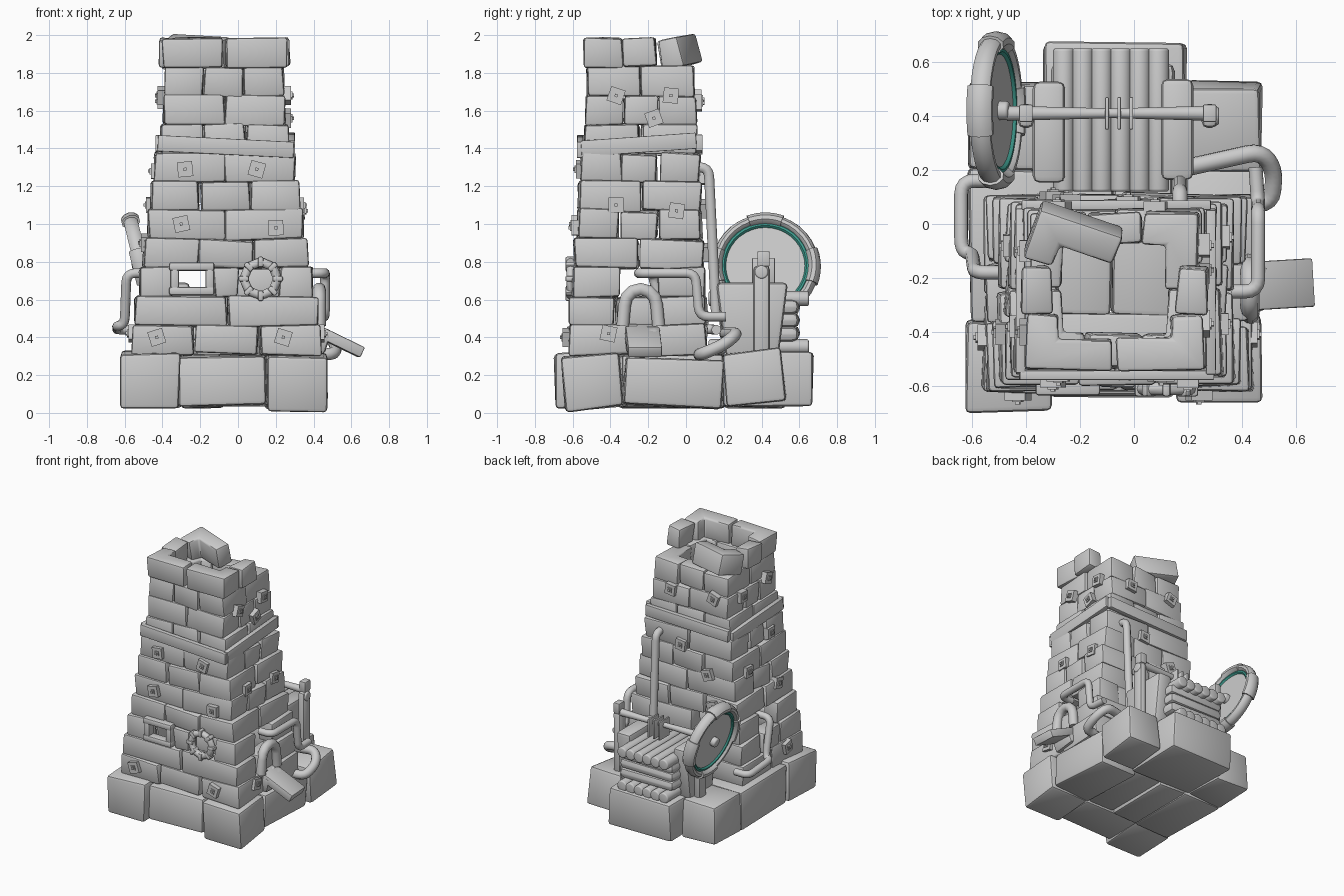
import bpy, bmesh, math, random
from mathutils import Vector, Matrix, Euler

random.seed(4)
if "Cube" in bpy.data.objects:
    bpy.data.objects.remove(bpy.data.objects["Cube"])


def material(name, color):
    m = bpy.data.materials.new(name)
    m.use_nodes = True
    m.diffuse_color = color
    m.node_tree.nodes["Principled BSDF"].inputs["Base Color"].default_value = color
    return m


GREY = material("stone grey", (0.6, 0.6, 0.6, 1))
TEAL = material("teal", (0.05, 0.34, 0.28, 1))


def finish(name, bm, mat=GREY):
    bmesh.ops.recalc_face_normals(bm, faces=bm.faces)
    me = bpy.data.meshes.new(name)
    bm.to_mesh(me)
    bm.free()
    ob = bpy.data.objects.new(name, me)
    bpy.context.collection.objects.link(ob)
    me.materials.append(mat)
    bpy.ops.object.select_all(action="DESELECT")
    ob.select_set(True)
    bpy.context.view_layer.objects.active = ob
    bpy.ops.object.shade_smooth_by_angle(angle=math.radians(40))
    return ob


def prism(name, outline, height, loc, rot=(0, 0, 0), bevel=0.012, jitter=0.0):
    """Extrude a flat outline about its middle, wobble it and round its edges."""
    bm = bmesh.new()
    verts = [bm.verts.new((x, y, -height / 2)) for x, y in outline]
    base = bm.faces.new(verts)
    top = bmesh.ops.extrude_face_region(bm, geom=[base])["geom"]
    for v in top:
        if isinstance(v, bmesh.types.BMVert):
            v.co.z += height
    for v in bm.verts:
        v.co += Vector([random.uniform(-jitter, jitter) for _ in range(3)])
    if bevel:
        bmesh.ops.bevel(bm, geom=bm.edges[:], offset=bevel, segments=2,
                        profile=0.5, affect="EDGES", clamp_overlap=True)
    bm.transform(Matrix.Translation(loc) @ Euler(rot).to_matrix().to_4x4())
    return finish(name, bm)


def box(name, size, loc, rot=(0, 0, 0), bevel=0.012, jitter=0.0):
    x, y = size[0] / 2, size[1] / 2
    return prism(name, [(-x, -y), (x, -y), (x, y), (-x, y)], size[2], loc, rot, bevel, jitter)


def span(name, x0, x1, y0, y1, z0, z1, tilt=0):
    return box(name, (x1 - x0, y1 - y0, z1 - z0),
               ((x0 + x1) / 2, (y0 + y1) / 2, (z0 + z1) / 2), (tilt, 0, 0), 0.02, 0.008)


def cylinder(name, r1, r2, depth, loc, rot=(0, 0, 0), bevel=0.0):
    bm = bmesh.new()
    bmesh.ops.create_cone(bm, cap_ends=True, segments=32, radius1=r1, radius2=r2, depth=depth)
    if bevel:
        rims = [e for e in bm.edges if abs(e.verts[0].co.z - e.verts[1].co.z) < 0.001]
        bmesh.ops.bevel(bm, geom=rims, offset=bevel, segments=3, profile=0.5, affect="EDGES")
    bm.transform(Matrix.Translation(loc) @ Euler(rot).to_matrix().to_4x4())
    return finish(name, bm)


def tube(name, points, radius, closed=False, round_corners=True, matrix=None, mat=GREY):
    pts = [Vector(p) for p in points]
    path = pts
    if round_corners:
        path = [pts[0]]
        for a, b, c in zip(pts, pts[1:], pts[2:]):
            p = b + (a - b).normalized() * min(0.05, (a - b).length / 2)
            q = b + (c - b).normalized() * min(0.05, (c - b).length / 2)
            path += [p.lerp(b, t).lerp(b.lerp(q, t), t) for t in (0, 0.25, 0.5, 0.75, 1)]
        path.append(pts[-1])
    cu = bpy.data.curves.new(name, "CURVE")
    cu.dimensions = "3D"
    cu.bevel_depth, cu.bevel_resolution, cu.use_fill_caps = radius, 3, True
    sp = cu.splines.new("POLY")
    sp.points.add(len(path) - 1)
    for p, co in zip(sp.points, path):
        p.co = (*co, 1)
    sp.use_cyclic_u = closed
    temp = bpy.data.objects.new(name, cu)
    bm = bmesh.new()
    bm.from_mesh(temp.to_mesh())
    temp.to_mesh_clear()
    bpy.data.objects.remove(temp)
    if matrix:
        bm.transform(matrix)
    return finish(name, bm, mat)


def arc(radius, start, end, n):
    return [(radius * math.cos(math.radians(start + (end - start) * i / n)),
             radius * math.sin(math.radians(start + (end - start) * i / n)), 0) for i in range(n + 1)]


def wobble(a):
    return [random.uniform(-a, a) for _ in range(3)]


# Foundation blocks
span("base_corner_front_right", -0.62, -0.31, -0.69, -0.36, 0.03, 0.32, 0.04)
span("base_corner_front_left", 0.15, 0.47, -0.65, -0.34, 0.02, 0.31, 0.1)
span("base_corner_back_left", 0.2, 0.47, 0.2, 0.52, 0.05, 0.33, 0.1)
span("base_corner_back_right", -0.61, -0.33, 0.2, 0.52, 0.03, 0.32)
span("base_back", -0.33, 0.19, 0.2, 0.67, 0.04, 0.32)
span("base_front", -0.31, 0.15, -0.64, -0.33, 0.04, 0.3)
span("base_left", 0.14, 0.45, -0.33, 0.19, 0.03, 0.29, -0.05)
span("base_right", -0.61, -0.3, -0.36, 0.2, 0.03, 0.31)
span("base_floor_a", -0.3, -0.08, -0.34, 0.2, 0.03, 0.31)
span("base_floor_b", -0.08, 0.14, -0.34, 0.2, 0.04, 0.31)

# Tapering hollow tower: corner stones with middle stones between the short arms
COURSES, STEP, WALL = 11, 0.152, 0.115


def limits(z):
    f = (z - 0.31) / (STEP * (COURSES - 1))
    g = min(f, 0.81)
    return -0.56 + 0.21 * g, 0.44 - 0.24 * g, -0.625 + 0.12 * g, 0.11 - 0.07 * f


for i in range(COURSES):
    z = 0.31 + STEP * i
    crown = i == COURSES - 1
    grow = 0.01 if crown else random.uniform(-0.006, 0.006)
    x0, x1, y0, y1 = limits(z)
    x0, x1, y0, y1 = x0 - grow, x1 + grow, y0 - grow, y1 + grow
    w, d, t = x1 - x0, y1 - y0, WALL
    three = i in (0, 3, 5, 7, 9)
    window = i == 2
    fx, fy = (0.33, 0.5) if three else (0.5, 0.34)
    if window:
        fx, fy = 0.2, 0.36
    for sx in (-1, 1):
        for sy in (-1, 1):
            ax = w * (fx + random.uniform(-0.015, 0.005))
            ay = d * (fy + random.uniform(-0.015, 0.005))
            outline = [(0, 0), (-ax, 0), (-ax, -t), (-t, -t), (-t, -ay), (0, -ay)]
            outline = [(sx * (px + ax / 2), sy * (py + ay / 2)) for px, py in outline]
            cx = (x1 if sx > 0 else x0) - sx * ax / 2
            cy = (y1 if sy > 0 else y0) - sy * ay / 2
            rot = wobble(0.03)
            if crown and sy > 0:
                # one crown corner has fallen away and its neighbour sits loose
                if sx > 0:
                    continue
                rot, cx, cy = [0.2, 0.04, -0.33], cx + 0.015, cy - 0.02
            prism("corner_stone", outline, STEP + 0.008, (cx, cy, z + STEP / 2), rot, 0.015, 0.008)
    if three:
        for y in (y0 + t / 2, y1 - t / 2):
            box("middle_stone", (w * 0.33, t, STEP), (x0 + w / 2, y, z + STEP / 2), wobble(0.06), 0.015, 0.008)
    elif not window:
        out = 0.02 if crown else 0
        for x in (x0 + t / 2 - out, x1 - t / 2 + out):
            box("middle_stone", (t, d * 0.29, STEP), (x, y0 + d / 2, z + STEP / 2), wobble(0.06), 0.015, 0.008)
    else:
        box("window_pier", (0.13, t, STEP), (-0.06, y0 + t / 2, z + STEP / 2), (0, 0, 0), 0.015, 0.008)
        box("back_pier", (0.34, t, STEP), (0.06, y1 - t / 2, z + STEP / 2), (0, 0, 0), 0.015, 0.008)

# Wooden band round the tower
box("band_front", (0.72, 0.035, 0.085), (-0.065, -0.56, 1.41), (0, 0.05, 0), 0.004)
box("band_back", (0.7, 0.035, 0.085), (-0.065, 0.07, 1.42), (0, -0.03, 0), 0.004)
box("band_left", (0.035, 0.61, 0.085), (0.285, -0.25, 1.42), (0.07, 0, 0), 0.004)
box("band_right", (0.035, 0.61, 0.085), (-0.42, -0.25, 1.41), (-0.06, 0, 0), 0.004)


# Bolted square plates, placed by side, position along the wall and height
def bolt(side, u, z):
    x0, x1, y0, y1 = limits(z)
    loc, yaw = {"front": ((u, y0, z), 0), "left": ((x1, u, z), math.pi / 2),
                "back": ((u, y1, z), math.pi), "right": ((x0, u, z), -math.pi / 2)}[side]
    turn = random.uniform(-0.4, 0.4)
    for name, s, depth in (("bolt_plate", 0.08, 0.07), ("bolt_rim", 0.034, 0.084), ("bolt_pin", 0.016, 0.1)):
        ob = box(name, (s, depth, s), (0, 0, 0), (0, turn, 0), 0)
        ob.matrix_world = Matrix.Translation(loc) @ Matrix.Rotation(yaw, 4, "Z")


SPOTS = {"front": [(-0.28, 1.29), (0.1, 1.29), (-0.3, 1.0), (0.2, 0.98), (-0.43, 0.4), (0.24, 0.4)],
         "left": [(-0.37, 1.68), (-0.08, 1.68), (-0.37, 1.1), (-0.05, 1.07), (-0.41, 0.42), (-0.17, 1.56)],
         "right": [(-0.4, 1.68), (-0.1, 1.65), (-0.38, 1.28), (-0.08, 1.1), (-0.4, 0.9), (-0.42, 0.42)],
         "back": [(-0.28, 1.66), (0.08, 1.64), (-0.25, 1.08), (-0.02, 1.25), (-0.3, 0.85)]}
for side, spots in SPOTS.items():
    for u, z in spots:
        bolt(side, u, z)

# Front window frame and lumpy round porthole
for z in (0.645, 0.775):
    box("window_rail", (0.24, 0.07, 0.045), (-0.245, -0.6, z))
for x in (-0.335, -0.15):
    box("window_post", (0.045, 0.06, 0.14), (x, -0.6, 0.71))
facing = Matrix.Translation((0.12, -0.61, 0.71)) @ Matrix.Rotation(math.pi / 2, 4, "X")
tube("porthole", arc(0.09, 0, 315, 7), 0.025, True, False, facing)
for k in range(8):
    a = math.radians(45 * k)
    box("porthole_stone", (0.055, 0.058, 0.03),
        (0.12 + 0.09 * math.cos(a), -0.61, 0.71 + 0.09 * math.sin(a)), (0, -a, 0), 0.01)

# Side arch with sloping chute
curve = [(0.43, -0.24 - y, 0.57 + z) for y, z, _ in arc(0.085, 0, 180, 6)]
tube("arch", [(0.43, -0.145, 0.46)] + curve[::-1][::-1][::-1][::-1] + [(0.43, -0.335, 0.46)]
     if curve[0][1] > curve[-1][1] else [(0.43, -0.335, 0.46)] + curve + [(0.43, -0.145, 0.46)],
     0.035, False, False)
box("chute", (0.3, 0.18, 0.06), (0.52, -0.225, 0.385), (0, 0.45, 0.06), 0.008)
box("chute_sill", (0.12, 0.18, 0.12), (0.42, -0.23, 0.39), (0.1, 0.3, 0), 0.02)

# Pipes
tube("pipe_left_upper", [(0.36, -0.25, 0.74), (0.46, -0.25, 0.74), (0.46, 0.05, 0.74), (0.46, 0.07, 0.51),
                         (0.45, 0.21, 0.51)], 0.026)
tube("pipe_left_lower", [(0.4, 0.07, 0.31), (0.51, 0.08, 0.31), (0.52, 0.2, 0.36), (0.47, 0.27, 0.42),
                         (0.2, 0.21, 0.42)], 0.033)
tube("pipe_back", [(0.17, 0.0, 1.3), (0.17, 0.12, 1.3), (0.17, 0.16, 0.5)], 0.028)
tube("pipe_right", [(-0.46, -0.18, 0.74), (-0.59, -0.18, 0.74), (-0.6, -0.11, 0.47), (-0.64, -0.1, 0.46),
                    (-0.64, 0.16, 0.44), (-0.53, 0.16, 0.44)], 0.026)

# Press stack: slats and cushions between two side plates
for z in (0.605, 0.35):
    for k in range(6):
        cylinder("slat", 0.04, 0.04, 0.53, (-0.26 + 0.07 * k, 0.385, z), (math.pi / 2, 0, 0), 0.01)
for k in range(3):
    box("cushion", (0.46, 0.42, 0.08), (-0.08, 0.39, 0.42 + 0.07 * k), wobble(0.02), 0.035)
plate = [(-0.14, -0.2), (0.14, -0.2), (0.19, 0.19), (-0.19, 0.19)]
for x, y in ((-0.315, 0.34), (0.16, 0.35)):
    prism("press_side", plate, 0.12, (x, y, 0.5), (math.pi / 2, 0, math.pi / 2), 0.025)

# Axle carried by two posts, with end blocks and chain links
axle = (0.41, 0.78)
for x0, x1 in ((-0.47, -0.08), (0.3, -0.08)):
    cylinder("axle", 0.028, 0.018, abs(x1 - x0), ((x0 + x1) / 2, *axle),
             (0, math.copysign(math.pi / 2, x1 - x0), 0))
for x in (-0.4, 0.28):
    box("axle_post", (0.06, 0.09, 0.5), (x, 0.4, 0.53), (0, 0, 0), 0.025)
    box("axle_block", (0.05, 0.065, 0.08), (x, 0.41, 0.815), (0, 0, 0), 0.006)
cylinder("axle_cap", 0.035, 0.035, 0.03, (0.3, 0.4, 0.745), (0, math.pi / 2, 0), 0.01)
for x in (-0.1, -0.055, -0.01):
    box("chain_link", (0.014, 0.12, 0.14), (x, 0.41, 0.75), (0, 0, 0), 0.004)

# Leaning wheel with a deep rim, teal inner ring and four grips
hub, turn = (-0.51, 0.42, 0.775), (0, math.pi / 2 - 0.24, 0)
lean = Matrix.Translation(hub) @ Matrix.Rotation(turn[1], 4, "Y")
deep = lean @ Matrix.Diagonal((1, 1, 1.4, 1))
tube("wheel_rim", arc(0.256, 0, 350, 35), 0.028, True, False, deep)
for a in (0, 90, 180, 270):
    tube("wheel_grip", arc(0.258, a - 20, a + 20, 8), 0.036, False, False, deep)
tube("wheel_ring", arc(0.224, 0, 350, 35), 0.018, True, False, deep, TEAL)
cylinder("wheel_disc", 0.215, 0.215, 0.026, hub, turn)
cylinder("wheel_hub", 0.035, 0.035, 0.1, hub, turn, 0.012)
